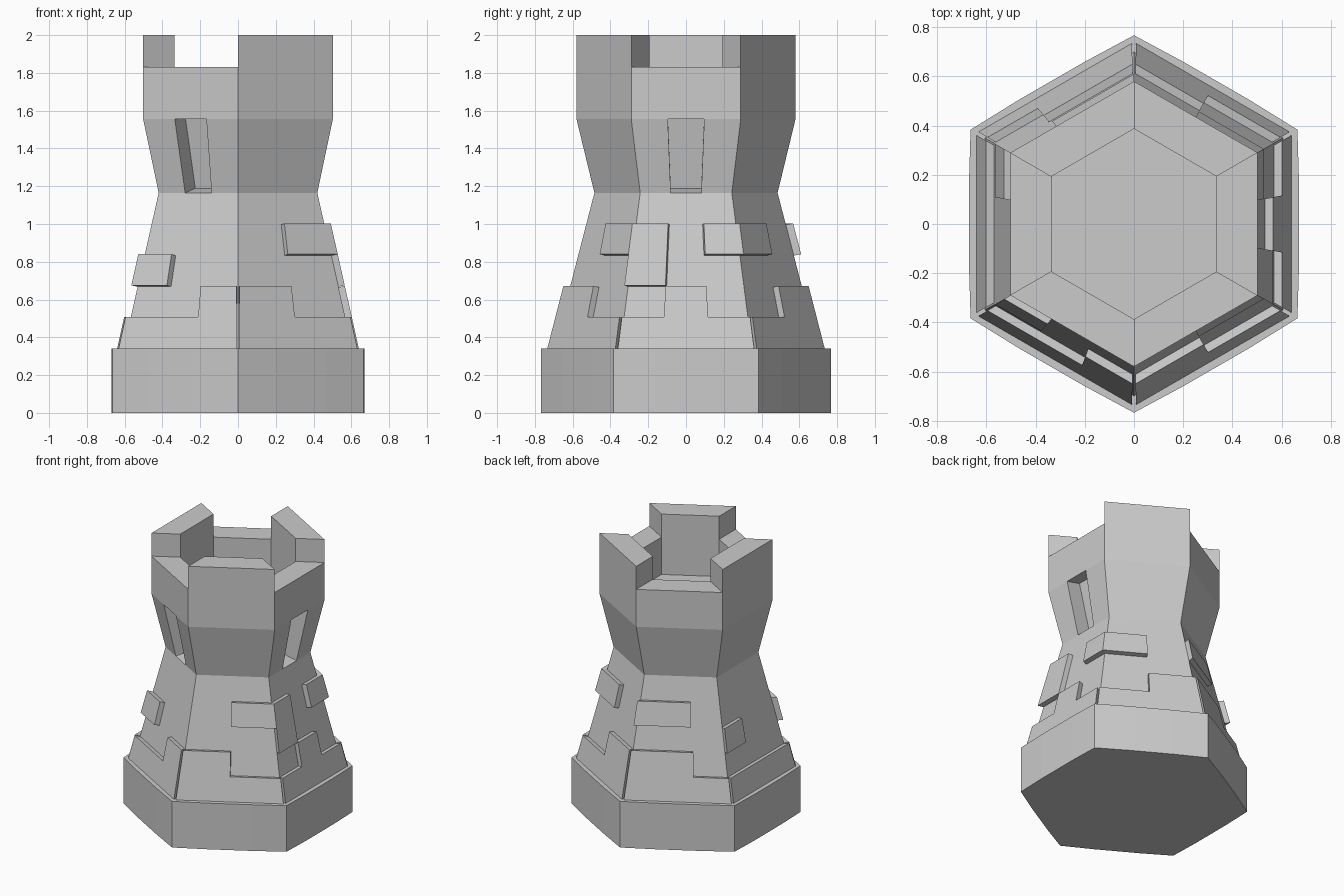
import bpy, bmesh
from math import cos, sin, radians, sqrt
from mathutils import Vector

if "Cube" in bpy.data.objects:
    bpy.data.objects.remove(bpy.data.objects["Cube"])

LOW, WAIST, EAVES, SILL, TOP = 0.34, 1.165, 1.555, 1.83, 2.0
A_LOW, A_WAIST, A_TOP, A_IN = 0.605, 0.42, 0.502, 0.335


def normal(k):
    return Vector((cos(radians(60 * k)), sin(radians(60 * k)), 0))


def pt(k, u, a, z):
    """Point on hexagon side k, fraction u along it, apothem a, height z."""
    n = normal(k)
    t = Vector((-n.y, n.x, 0))
    return n * a + t * (a / sqrt(3) * (2 * u - 1)) + Vector((0, 0, z))


def quad(bm, *pts):
    bm.faces.new([bm.verts.new(p) for p in pts])


def hexa(bm, lo, hi):
    """Six-sided block between two matching quads."""
    a = [bm.verts.new(p) for p in lo]
    b = [bm.verts.new(p) for p in hi]
    bm.faces.new(a[::-1])
    bm.faces.new(b)
    for i in range(4):
        j = (i + 1) % 4
        bm.faces.new((a[i], a[j], b[j], b[i]))


def finish(bm, name, weld=True):
    if weld:
        bmesh.ops.remove_doubles(bm, verts=bm.verts, dist=1e-4)
    bmesh.ops.recalc_face_normals(bm, faces=bm.faces)
    me = bpy.data.meshes.new(name)
    bm.to_mesh(me)
    bm.free()
    ob = bpy.data.objects.new(name, me)
    bpy.context.collection.objects.link(ob)
    return ob


# Plinth: hexagon with slightly bowed sides
bm = bmesh.new()
outline = []
for k in range(6):
    for u, a in ((0, 0.664), (0.3, 0.671), (0.7, 0.671)):
        p = pt(k, 0, 0.664, 0).lerp(pt(k, 1, 0.664, 0), u)
        outline.append(p + normal(k) * (a - 0.664))
f = bm.faces.new([bm.verts.new(p) for p in outline])
ext = bmesh.ops.extrude_face_region(bm, geom=[f])
bmesh.ops.translate(bm, vec=(0, 0, LOW), verts=[v for v in ext["geom"] if isinstance(v, bmesh.types.BMVert)])
finish(bm, "plinth")

# Tower shell with hollow top and two recessed slit windows
bm = bmesh.new()
profile = [(A_LOW, LOW), (A_WAIST, WAIST), (A_TOP, EAVES), (A_TOP, SILL), (A_IN, SILL), (A_IN, EAVES)]
windows = (0, 4)
for k in range(6):
    for i, ((a0, z0), (a1, z1)) in enumerate(zip(profile, profile[1:])):
        if i == 1 and k in windows:
            cuts = (0, 1 / 3, 2 / 3, 1)
        else:
            cuts = (0, 1)
        for j, (u, v) in enumerate(zip(cuts, cuts[1:])):
            rim = [pt(k, u, a0, z0), pt(k, v, a0, z0), pt(k, v, a1, z1), pt(k, u, a1, z1)]
            if len(cuts) == 4 and j == 1:
                inward = -normal(k) * 0.108 + Vector((0, 0, 0.023))
                back = [p + inward for p in rim]
                quad(bm, *back)
                for m in range(4):
                    n = (m + 1) % 4
                    quad(bm, rim[m], rim[n], back[n], back[m])
            else:
                quad(bm, *rim)
bm.faces.new([bm.verts.new(pt(k, 0, A_IN, EAVES)) for k in range(6)])
bm.faces.new([bm.verts.new(pt(k, 0, A_LOW, LOW)) for k in range(6)])
finish(bm, "tower_body")

# Battlements on alternate sides, mitred at the corners
bm = bmesh.new()
for k in (1, 3, 5):
    ring = [(0, A_TOP), (1, A_TOP), (1, A_IN), (0, A_IN)]
    hexa(bm, [pt(k, u, a, SILL) for u, a in ring], [pt(k, u, a, TOP) for u, a in ring])
finish(bm, "battlements", weld=False)

# Raised stones lying on the sloping wall
RISE = 0.035


def wall(z):
    return A_LOW + (A_WAIST - A_LOW) * (z - LOW) / (WAIST - LOW)


def stone(bm, k, u0, u1, z0, z1):
    corners = [(u0, z0), (u1, z0), (u1, z1), (u0, z1)]
    hexa(bm, [pt(k, u, wall(z) - 0.004, z - 0.008) for u, z in corners],
         [pt(k, u, wall(z) + RISE, z) for u, z in corners])


# Bottom course with a taller stepped part on most sides
bm = bmesh.new()
steps = {0: (1 / 3, 2 / 3), 1: (0.5, 0.988), 2: (0.012, 0.65), 4: (0.65, 0.988), 5: (0.012, 0.5)}
for k in range(6):
    stone(bm, k, 0.012, 0.988, LOW, 0.508)
    if k in steps:
        stone(bm, k, *steps[k], 0.5, 0.672)
finish(bm, "bottom_course", weld=False)

# Scattered stones: side, start, end, bottom, top
bm = bmesh.new()
for s in ((0, 0, 1 / 3, 0.675, 1.003), (0, 2 / 3, 1, 0.84, 1.003), (1, 0, 0.5, 0.84, 1.003),
          (2, 0, 0.63, 0.84, 1.003), (3, 0, 1 / 3, 0.675, 0.84), (4, 0, 1 / 3, 0.675, 0.84),
          (5, 0.5, 1, 0.84, 1.003)):
    stone(bm, *s)
finish(bm, "wall_stones", weld=False)
